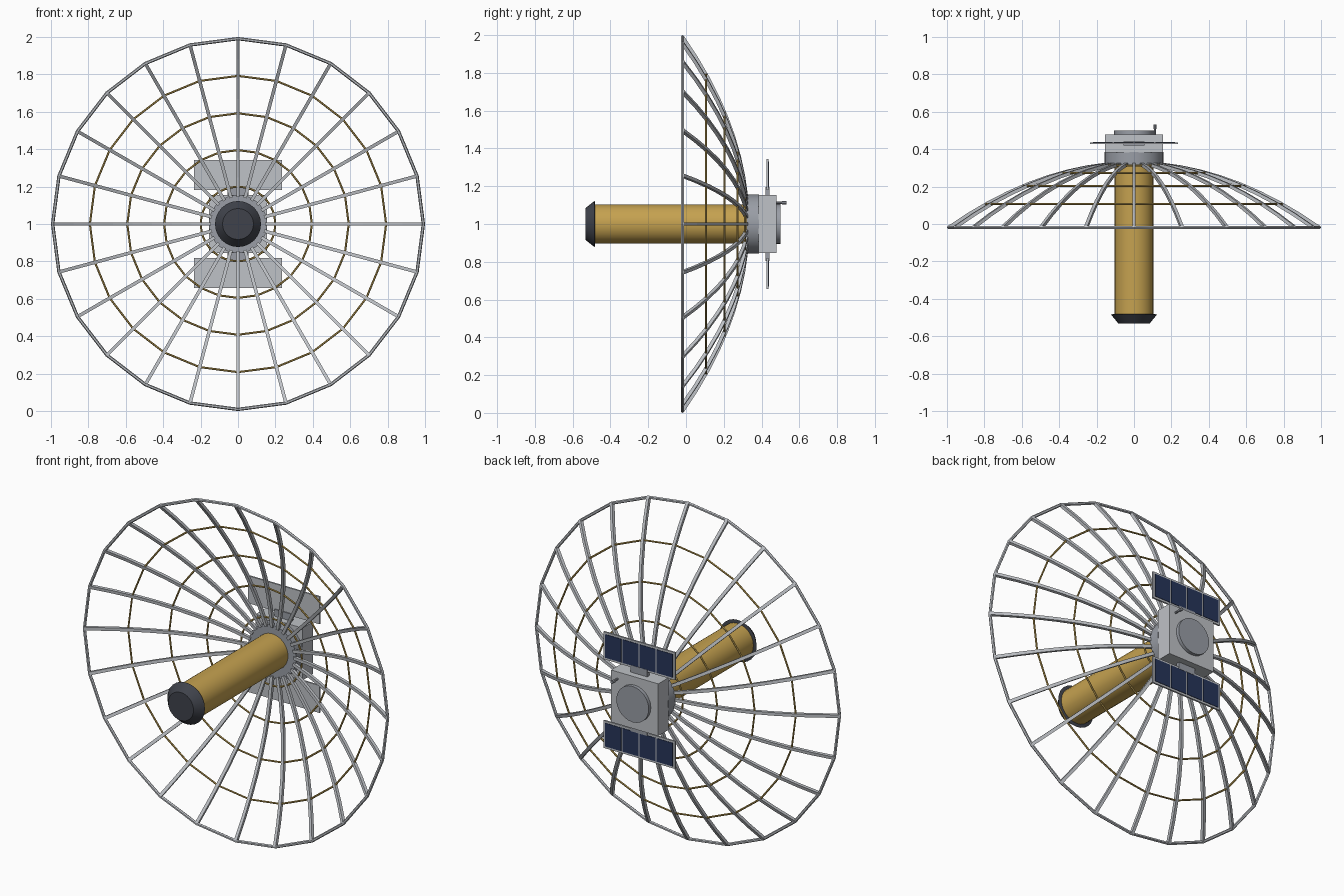
import bpy, bmesh, math
from mathutils import Vector, Matrix

if "Cube" in bpy.data.objects:
    bpy.data.objects.remove(bpy.data.objects["Cube"])

N = 24          # ribs around the dish
CZ = 1.0        # height of the dish axis


def material(name, rgb):
    m = bpy.data.materials.new(name)
    m.diffuse_color = (*rgb, 1)
    m.use_nodes = True
    m.node_tree.nodes["Principled BSDF"].inputs["Base Color"].default_value = m.diffuse_color
    return m


GOLD = material("gold", (0.56, 0.36, 0.08))
WIRE = material("gold_wire", (0.52, 0.35, 0.09))
DARK = material("dark", (0.05, 0.055, 0.07))
STEEL = material("steel", (0.32, 0.34, 0.38))
LIGHT = material("light_metal", (0.52, 0.54, 0.57))
BLUE = material("cell_blue", (0.02, 0.035, 0.10))


def finish(bm, name, mat, smooth=False):
    bmesh.ops.recalc_face_normals(bm, faces=bm.faces[:])
    me = bpy.data.meshes.new(name)
    bm.to_mesh(me)
    bm.free()
    ob = bpy.data.objects.new(name, me)
    bpy.context.collection.objects.link(ob)
    me.materials.append(mat)
    if smooth:
        bpy.ops.object.select_all(action='DESELECT')
        ob.select_set(True)
        bpy.context.view_layer.objects.active = ob
        bpy.ops.object.shade_smooth_by_angle(angle=math.radians(30))
    return ob


def box(name, size, loc, mat):
    bm = bmesh.new()
    bmesh.ops.create_cube(bm, size=1)
    bmesh.ops.scale(bm, vec=size, verts=bm.verts[:])
    bmesh.ops.translate(bm, vec=loc, verts=bm.verts[:])
    return finish(bm, name, mat)


def lathe(name, profile, mat, sides=N, center=(0, CZ), closed=False):
    """Spin (radius, y) points about an axis along y; cap the ends or close the loop."""
    bm = bmesh.new()
    rings = []
    for r, y in profile:
        rings.append([bm.verts.new((center[0] + r * math.sin(2 * math.pi * i / sides), y,
                                    center[1] + r * math.cos(2 * math.pi * i / sides)))
                      for i in range(sides)])
    pairs = list(zip(rings, rings[1:]))
    if closed:
        pairs.append((rings[-1], rings[0]))
    else:
        bm.faces.new(rings[0])
        bm.faces.new(rings[-1])
    for a, b in pairs:
        for i in range(sides):
            j = (i + 1) % sides
            bm.faces.new((a[i], a[j], b[j], b[i]))
    return finish(bm, name, mat, smooth=not closed)


def dish_y(r):
    return 0.327 - 0.352 * r * r


def hoop(name, r, y, thick, mat):
    pts = [(r + thick * math.cos(math.pi * k / 3), y + thick * math.sin(math.pi * k / 3))
           for k in range(6)]
    return lathe(name, pts, mat, closed=True)


# Curved ribs: square tubes following the dish curve
bm = bmesh.new()
radii = [0.145 + (0.99 - 0.145) * k / 8 for k in range(9)]
for i in range(N):
    rot = Matrix.Rotation(2 * math.pi * i / N, 3, 'Y')
    prev = None
    for k, r in enumerate(radii):
        normal = Vector((0, 1, 0.704 * r)).normalized() * 0.009
        ring = []
        for u, v in ((1, 1), (1, -1), (-1, -1), (-1, 1)):
            p = rot @ (Vector((u * 0.009, dish_y(r), r)) + normal * v)
            ring.append(bm.verts.new((p.x, p.y, p.z + CZ)))
        if prev:
            for s in range(4):
                t = (s + 1) % 4
                bm.faces.new((prev[s], prev[t], ring[t], ring[s]))
        if k in (0, len(radii) - 1):
            bm.faces.new(ring)
        prev = ring
finish(bm, "dish_ribs", LIGHT)

# Outer rim and gold wire hoops
hoop("outer_rim", 0.991, -0.018, 0.009, LIGHT)
for k, r in enumerate((0.2, 0.395, 0.592, 0.792)):
    hoop(f"wire_hoop_{k + 1}", r, dish_y(r), 0.0055, WIRE)

# Central boom with dark flared end cap
lathe("boom", [(0.104, -0.485), (0.104, 0.34)], GOLD)
lathe("boom_end_cap", [(0.083, -0.533), (0.123, -0.484), (0.09, -0.478)], DARK)

# Hub collar and square body
lathe("hub", [(0.157, 0.319), (0.157, 0.386)], STEEL)
box("body", (0.308, 0.096, 0.308), (0, 0.431, CZ), LIGHT)
lathe("rear_disc", [(0.106, 0.478), (0.106, 0.499)], STEEL)

# Small antenna on the rear face
lathe("antenna_rod", [(0.006, 0.475), (0.006, 0.533)], STEEL, 8, (0.112, CZ + 0.112))
lathe("antenna_tip", [(0.009, 0.508), (0.009, 0.533)], STEEL, 8, (0.112, CZ + 0.112))

# Solar panels above and below, with cells facing the rear
for sign, side in ((1, "upper"), (-1, "lower")):
    z = CZ + sign * 0.262
    box(f"{side}_panel", (0.468, 0.01, 0.162), (0, 0.432, z), LIGHT)
    box(f"{side}_panel_hinge", (0.11, 0.02, 0.05), (0, 0.431, CZ + sign * 0.17), STEEL)
    for c in range(4):
        box(f"{side}_cell_{c + 1}", (0.104, 0.004, 0.138),
            ((c - 1.5) * 0.112, 0.4375, z), BLUE)
